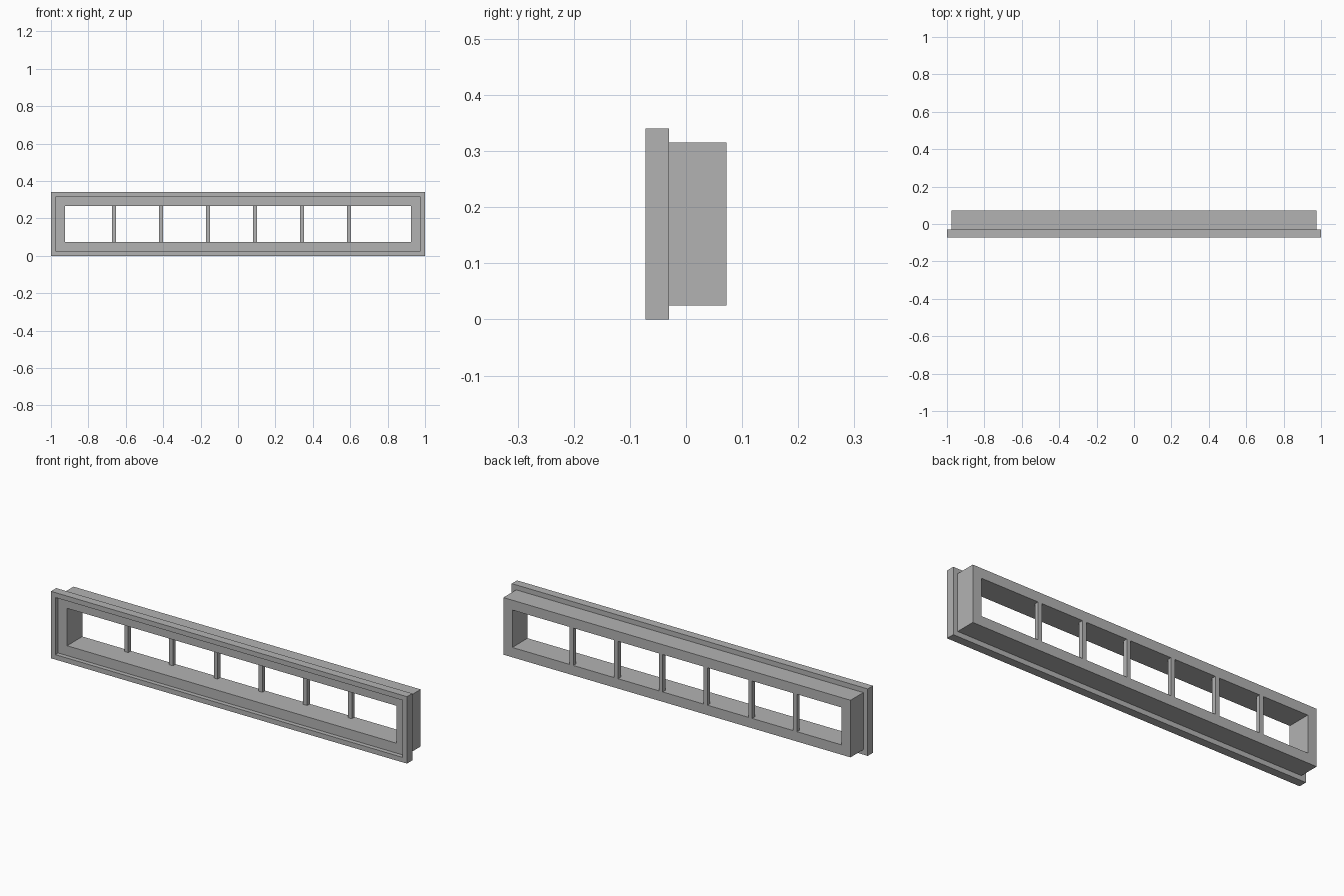
import bpy
import bmesh

cube = bpy.data.objects.get("Cube")
if cube:
    bpy.data.objects.remove(cube, do_unlink=True)

grey = bpy.data.materials.new("light_grey")
grey.use_nodes = True
colour = (0.45, 0.45, 0.45, 1)
grey.diffuse_color = colour
grey.node_tree.nodes["Principled BSDF"].inputs["Base Color"].default_value = colour

HEIGHT = 0.34
FRONT, BACK = -0.0725, 0.0725


def finish(name, bm):
    bmesh.ops.recalc_face_normals(bm, faces=bm.faces)
    mesh = bpy.data.meshes.new(name)
    bm.to_mesh(mesh)
    bm.free()
    mesh.materials.append(grey)
    obj = bpy.data.objects.new(name, mesh)
    bpy.context.collection.objects.link(obj)
    return obj


def rectangular_ring(name, profile):
    """Sweep a closed (inset, y) profile around the window rectangle."""
    bm = bmesh.new()
    loops = []
    for inset, y in profile:
        x, z = 1 - inset, HEIGHT / 2 - inset
        loops.append([bm.verts.new((sx * x, y, HEIGHT / 2 + sz * z))
                      for sx, sz in ((-1, -1), (1, -1), (1, 1), (-1, 1))])
    for i, a in enumerate(loops):
        b = loops[(i + 1) % len(loops)]
        for j in range(4):
            k = (j + 1) % 4
            bm.faces.new((a[j], a[k], b[k], b[j]))
    return finish(name, bm)


def box(name, centre, size):
    bm = bmesh.new()
    bmesh.ops.create_cube(bm, size=1)
    bmesh.ops.scale(bm, vec=size, verts=bm.verts)
    bmesh.ops.translate(bm, vec=centre, verts=bm.verts)
    return finish(name, bm)


# Deep frame with a front flange and a shallow recess inside the flange lip
LIP, OPENING, RECESS = 0.025, 0.075, -0.05
rectangular_ring("window_frame", [
    (0, FRONT), (0, -0.03), (LIP, -0.03), (LIP, BACK),
    (OPENING, BACK), (OPENING, RECESS), (LIP, RECESS), (LIP, FRONT)])

# Six upright bars, level with the back of the frame
BAR = 0.022
for i in range(6):
    box(f"bar_{i + 1}", (-0.663 + i * 0.2513, BACK - BAR / 2, HEIGHT / 2),
        (BAR, BAR, HEIGHT - 2 * OPENING))
